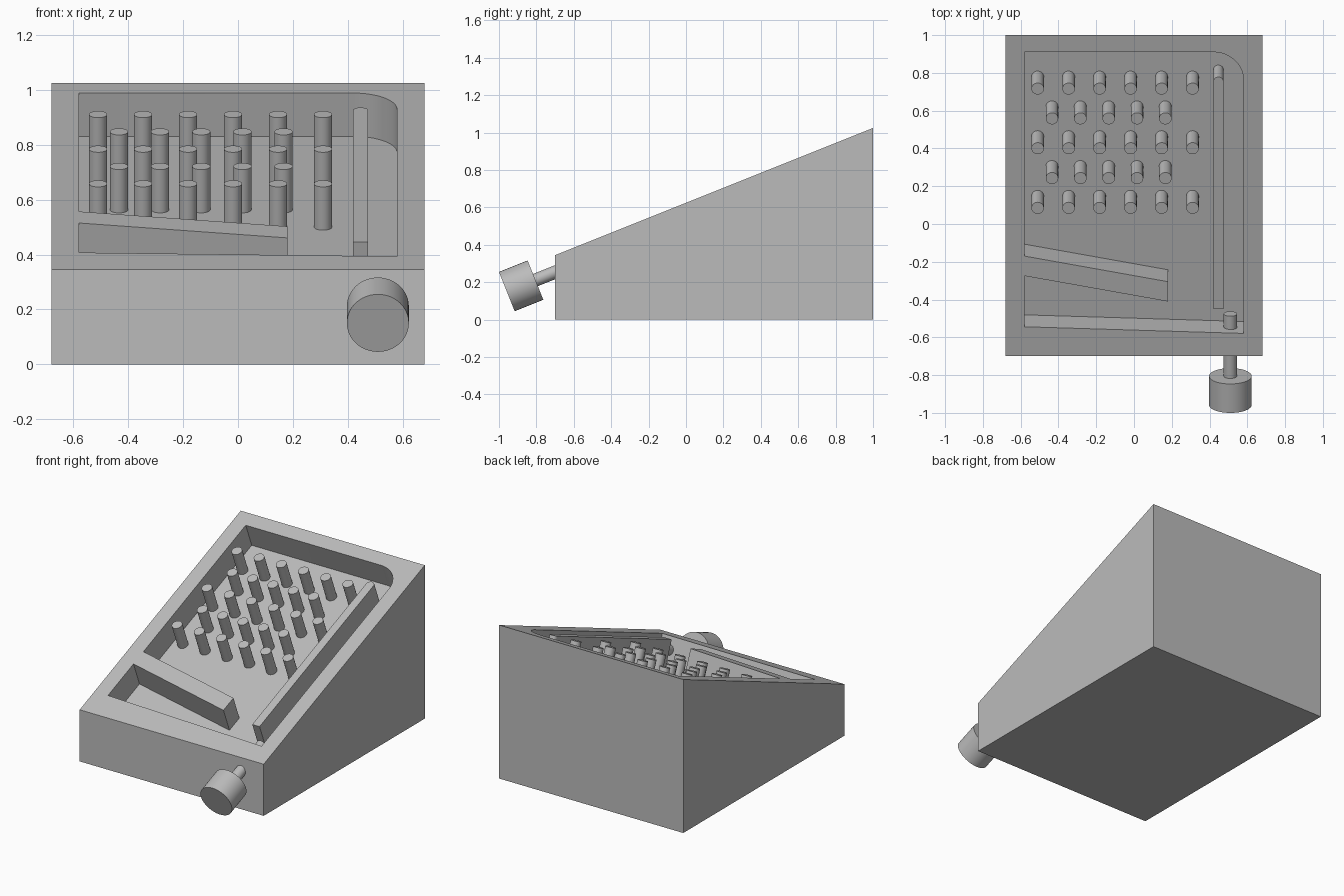
import bpy, bmesh
from math import atan, cos, sin, pi
from mathutils import Matrix

if "Cube" in bpy.data.objects:
    bpy.data.objects.remove(bpy.data.objects["Cube"], do_unlink=True)

GREY = (0.5, 0.5, 0.5, 1)
mat = bpy.data.materials.new("plain grey")
mat.use_nodes = True
mat.diffuse_color = GREY
mat.node_tree.nodes["Principled BSDF"].inputs["Base Color"].default_value = GREY

# Tilted playfield frame: x across, y up the slope, z out of the surface
FRONT, BACK, LOW, HIGH, HALF = -0.7, 1.0, 0.345, 1.025, 0.68
DEPTH = 0.17
TILT = Matrix.Translation((0, FRONT, LOW)) @ Matrix.Rotation(
    atan((HIGH - LOW) / (BACK - FRONT)), 4, "X")


def finish(name, bm):
    bmesh.ops.recalc_face_normals(bm, faces=bm.faces)
    mesh = bpy.data.meshes.new(name)
    bm.to_mesh(mesh)
    bm.free()
    mesh.materials.append(mat)
    obj = bpy.data.objects.new(name, mesh)
    bpy.context.collection.objects.link(obj)
    return obj


def smooth(obj):
    bpy.ops.object.select_all(action="DESELECT")
    obj.select_set(True)
    bpy.context.view_layer.objects.active = obj
    bpy.ops.object.shade_smooth_by_angle(angle=pi / 6)


def prism(name, outline, start, offset, matrix):
    """Extrude a flat outline; start and offset are along the local z axis."""
    bm = bmesh.new()
    face = bm.faces.new([bm.verts.new((x, y, start)) for x, y in outline])
    new = bmesh.ops.extrude_face_region(bm, geom=[face])["geom"]
    moved = [v for v in new if isinstance(v, bmesh.types.BMVert)]
    bmesh.ops.translate(bm, verts=moved, vec=(0, 0, offset))
    bmesh.ops.transform(bm, matrix=matrix, verts=bm.verts)
    return finish(name, bm)


def arc(cx, cy, r, a0, a1, steps):
    angles = [a0 + (a1 - a0) * i / steps for i in range(steps + 1)]
    return [(cx + r * cos(a), cy + r * sin(a)) for a in angles]


def rod(name, x, r, y0, y1):
    """Cylinder running along the slope, halfway down the recess."""
    bm = bmesh.new()
    bmesh.ops.create_cone(bm, cap_ends=True, segments=48, radius1=r, radius2=r,
                          depth=y1 - y0)
    place = Matrix.Translation((x, (y0 + y1) / 2, -DEPTH / 2))
    bmesh.ops.transform(bm, verts=bm.verts,
                        matrix=TILT @ place @ Matrix.Rotation(pi / 2, 4, "X"))
    smooth(finish(name, bm))


# Wedge cabinet: side profile in (y, z) extruded across x
side = [(FRONT, 0), (BACK, 0), (BACK, HIGH), (FRONT, LOW)]
to_side = Matrix(((0, 0, 1, 0), (1, 0, 0, 0), (0, 1, 0, 0), (0, 0, 0, 1)))
cabinet = prism("cabinet", side, -HALF, 2 * HALF, to_side)

# Recessed playfield with one rounded corner and a sloping drain edge
recess = [(-0.58, 0.168), (0.58, 0.13)]
recess += arc(0.42, 1.574, 0.16, 0, pi / 2, 20) + [(-0.58, 1.734)]
cutter = prism("recess_cutter", recess, -DEPTH, DEPTH + 0.1, TILT)
cutter.hide_render = True
cut = cabinet.modifiers.new("recess", "BOOLEAN")
cut.operation = "DIFFERENCE"
cut.solver = "EXACT"
cut.object = cutter
bpy.context.view_layer.objects.active = cabinet
bpy.ops.object.modifier_apply(modifier=cut.name)
bpy.data.objects.remove(cutter, do_unlink=True)
smooth(cabinet)

# Slanted ramp joined to the left wall, flush with the rim
prism("slanted_ramp", [(-0.58, 0.458), (0.18, 0.312), (0.18, 0.425), (-0.58, 0.571)],
      -DEPTH - 0.005, DEPTH + 0.005, TILT)

# Launch lane divider with a rounded far end
lane = [(0.42, 0.27), (0.474, 0.27)] + arc(0.447, 1.565, 0.027, 0, pi, 16)
smooth(prism("lane_divider", lane, -DEPTH - 0.005, DEPTH + 0.005, TILT))

# Staggered rows of pegs
for row in range(5):
    count, first, gap = ((6, -0.51, 0.164), (5, -0.434, 0.15))[row % 2]
    for col in range(count):
        ring = arc(first + col * gap, 0.845 + 0.17 * (4 - row), 0.033, 0, 2 * pi, 32)
        smooth(prism(f"peg_{row + 1}_{col + 1}", ring[:-1],
                     -DEPTH - 0.005, DEPTH + 0.005, TILT))

# Plunger
rod("plunger_rod", 0.51, 0.035, -0.2, 0.208)
rod("plunger_knob", 0.51, 0.113, -0.312, -0.147)
